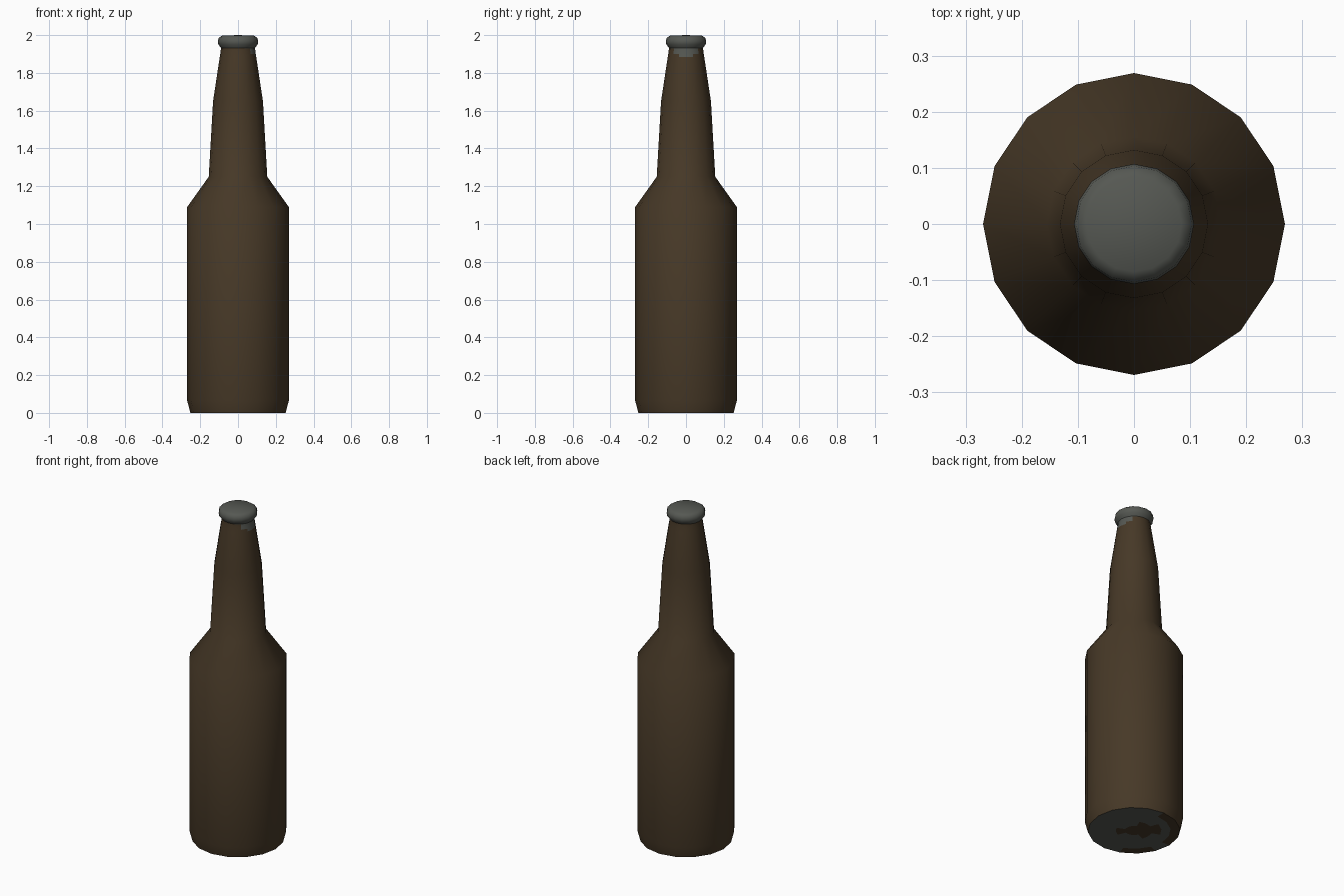
import bpy, bmesh, math

if "Cube" in bpy.data.objects:
    bpy.data.objects.remove(bpy.data.objects["Cube"])

SIDES = 16


def material(name, rgb):
    m = bpy.data.materials.new(name)
    m.diffuse_color = (*rgb, 1)
    m.use_nodes = True
    m.node_tree.nodes["Principled BSDF"].inputs["Base Color"].default_value = m.diffuse_color
    return m


brown = material("brown glass", (0.062, 0.040, 0.020))
grey = material("grey metal", (0.092, 0.098, 0.086))


def lathe(name, profile, rule):
    """Spin (radius, height) points round z; close both ends with a fan."""
    bm = bmesh.new()
    rings = []
    for r, z in profile:
        if r == 0:
            rings.append([bm.verts.new((0, 0, z))] * SIDES)
        else:
            rings.append([bm.verts.new((r * math.cos(2 * math.pi * i / SIDES),
                                        r * math.sin(2 * math.pi * i / SIDES), z))
                          for i in range(SIDES)])
    for low, high in zip(rings, rings[1:]):
        for i in range(SIDES):
            j = (i + 1) % SIDES
            corners = list(dict.fromkeys((low[i], low[j], high[j], high[i])))
            f = bm.faces.new(corners)
            f.material_index = rule(f.calc_center_median())
    bmesh.ops.recalc_face_normals(bm, faces=bm.faces)
    mesh = bpy.data.meshes.new(name)
    bm.to_mesh(mesh)
    bm.free()
    mesh.materials.append(brown)
    mesh.materials.append(grey)
    ob = bpy.data.objects.new(name, mesh)
    bpy.context.collection.objects.link(ob)
    bpy.context.view_layer.objects.active = ob
    ob.select_set(True)
    bpy.ops.object.shade_smooth_by_angle(angle=math.radians(60))
    ob.select_set(False)
    return ob


def bottle_colour(c):
    # worn grey patch on the underside, with a brown smear
    if c.z < 0.005:
        u, v = (c.y - c.x) / math.sqrt(2), (c.x + c.y) / math.sqrt(2)
        smear = ((u - 0.04) / 0.12) ** 2 + (v / 0.07) ** 2 < 1
        return 0 if smear or u > 0.18 or v < -0.19 else 1
    # foil tongue on the +x side of the neck, just under the cap
    if c.z > 1.88:
        a = abs(math.atan2(c.y, c.x))
        return 1 if c.z > 1.89 + 0.045 * (a / 1.1) ** 2 else 0
    return 0


# bottle body, shoulder and neck
lathe("bottle", [(0, 0), (0.05, 0), (0.10, 0), (0.15, 0), (0.20, 0), (0.252, 0),
                 (0.269, 0.065), (0.269, 1.09), (0.155, 1.25), (0.132, 1.65),
                 (0.0965, 1.885), (0.094, 1.90), (0.092, 1.915), (0.09, 1.93),
                 (0.09, 1.95)], bottle_colour)

# crown cap
lathe("cap", [(0.088, 1.93), (0.104, 1.95), (0.107, 1.965), (0.103, 1.985),
              (0.085, 1.997), (0, 2.0)], lambda c: 1)
